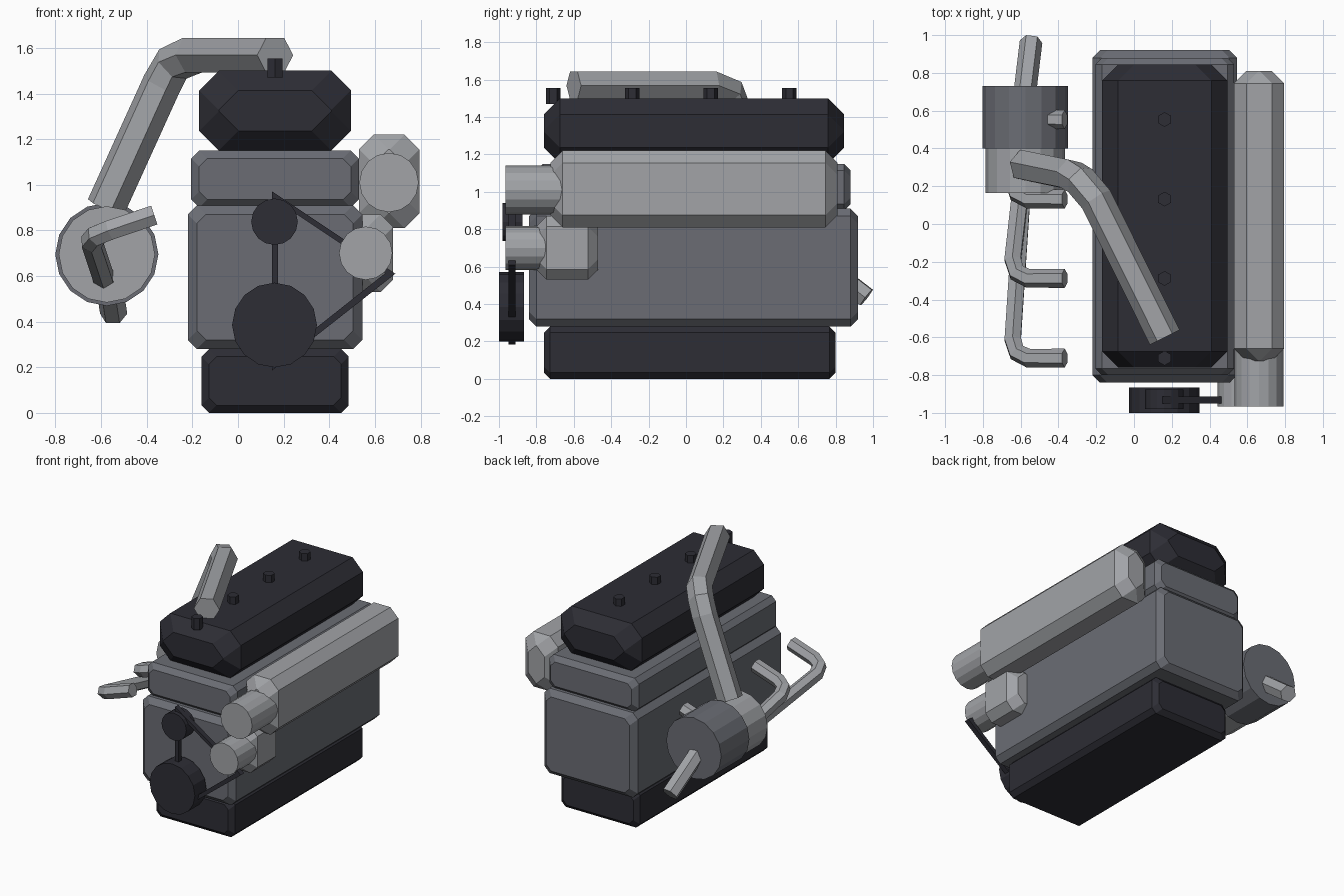
import bpy, bmesh, math

if "Cube" in bpy.data.objects:
    bpy.data.objects.remove(bpy.data.objects["Cube"])


def material(name, rgb):
    m = bpy.data.materials.new(name)
    m.diffuse_color = (*rgb, 1)
    m.use_nodes = True
    m.node_tree.nodes["Principled BSDF"].inputs["Base Color"].default_value = m.diffuse_color
    return m


DARK = material("dark_plastic", (0.026, 0.026, 0.035))
IRON = material("grey_iron", (0.145, 0.152, 0.175))
ALLOY = material("light_alloy", (0.36, 0.37, 0.39))


def mesh_object(name, bm, mat):
    bmesh.ops.recalc_face_normals(bm, faces=bm.faces)
    me = bpy.data.meshes.new(name)
    bm.to_mesh(me)
    bm.free()
    ob = bpy.data.objects.new(name, me)
    bpy.context.collection.objects.link(ob)
    me.materials.append(mat)
    return ob


def octagon(cx, cz, a, b, p):
    pts = []
    for sx, sz in ((1, 1), (-1, 1), (-1, -1), (1, -1)):
        pair = [(cx + sx * a, cz + sz * (b - p)), (cx + sx * (a - p), cz + sz * b)]
        pts += pair if sx * sz > 0 else pair[::-1]
    return pts


def chamfered_block(name, x, y, z, p, mat):
    """Octagonal prism along y with chamfered ends."""
    cx, cz = sum(x) / 2, sum(z) / 2
    a, b = (x[1] - x[0]) / 2, (z[1] - z[0]) / 2
    bm = bmesh.new()
    rings = []
    for yy, inset in ((y[0], p), (y[0] + p, 0), (y[1] - p, 0), (y[1], p)):
        ring = octagon(cx, cz, a - inset, b - inset, p)
        rings.append([bm.verts.new((u, yy, v)) for u, v in ring])
    for r, s in zip(rings, rings[1:]):
        for i in range(8):
            j = (i + 1) % 8
            bm.faces.new((r[i], r[j], s[j], s[i]))
    bm.faces.new(rings[0])
    bm.faces.new(rings[-1])
    return mesh_object(name, bm, mat)


def cylinder_y(name, x, z, r, y0, y1, mat, sides=16):
    bpy.ops.mesh.primitive_cylinder_add(vertices=sides, radius=r, depth=y1 - y0,
                                        location=(x, (y0 + y1) / 2, z),
                                        rotation=(math.pi / 2, 0, 0))
    ob = bpy.context.object
    ob.name = name
    ob.data.materials.append(mat)
    return ob


def pipe(name, points, r, mat):
    cu = bpy.data.curves.new(name, 'CURVE')
    cu.dimensions = '3D'
    cu.bevel_depth = r
    cu.bevel_resolution = 1
    cu.use_fill_caps = True
    sp = cu.splines.new('POLY')
    sp.points.add(len(points) - 1)
    for pt, co in zip(sp.points, points):
        pt.co = (*co, 1)
    sp.use_smooth = False
    cu.materials.append(mat)
    ob = bpy.data.objects.new(name, cu)
    bpy.context.collection.objects.link(ob)
    bpy.ops.object.select_all(action='DESELECT')
    ob.select_set(True)
    bpy.context.view_layer.objects.active = ob
    bpy.ops.object.convert(target='MESH')
    return ob


# Main stack
chamfered_block("oil_pan", (-0.16, 0.485), (-0.76, 0.80), (0, 0.28), 0.033, DARK)
chamfered_block("engine_block", (-0.22, 0.545), (-0.84, 0.92), (0.28, 0.91), 0.04, IRON)
chamfered_block("cylinder_head", (-0.205, 0.53), (-0.80, 0.88), (0.90, 1.15), 0.035, IRON)
chamfered_block("valve_cover", (-0.17, 0.495), (-0.76, 0.845), (1.15, 1.50), 0.086, DARK)

# Intake plenum and alternator on the right
chamfered_block("intake_plenum", (0.53, 0.795), (-0.725, 0.81), (0.81, 1.22), 0.065, ALLOY)
cylinder_y("throttle_body", 0.662, 1.01, 0.13, -0.965, -0.66, ALLOY)
chamfered_block("alternator", (0.44, 0.68), (-0.80, -0.47), (0.53, 0.87), 0.055, ALLOY)
cylinder_y("alternator_pulley", 0.56, 0.70, 0.117, -0.965, -0.75, ALLOY)

# Front pulleys
cylinder_y("crank_pulley", 0.16, 0.385, 0.186, -1.0, -0.865, DARK)
cylinder_y("water_pump_pulley", 0.16, 0.838, 0.102, -0.98, -0.875, DARK)

# Triangular drive belt
bm = bmesh.new()
outer = ((0.148, 0.972), (0.69, 0.61), (0.148, 0.185))
inner = ((0.175, 0.925), (0.645, 0.612), (0.175, 0.24))
loops = [[bm.verts.new((x, y, z)) for x, z in tri]
         for tri, y in ((outer, -0.95), (inner, -0.95), (inner, -0.912), (outer, -0.912))]
for k in range(4):
    r, s = loops[k], loops[(k + 1) % 4]
    for i in range(3):
        j = (i + 1) % 3
        bm.faces.new((r[i], r[j], s[j], s[i]))
mesh_object("drive_belt", bm, DARK)

# Turbocharger, outlet and boost pipe on the left
cylinder_y("turbine_housing", -0.575, 0.695, 0.226, 0.40, 0.73, IRON)
cylinder_y("compressor_housing", -0.575, 0.695, 0.211, 0.165, 0.41, ALLOY)
pipe("exhaust_outlet", [(-0.582, 0.66, 0.67), (-0.545, 0.965, 0.435)], 0.06, ALLOY)
pipe("boost_pipe", [(0.163, -0.60, 1.568), (-0.20, 0.13, 1.568), (-0.285, 0.23, 1.53),
                    (-0.335, 0.26, 1.44), (-0.58, 0.31, 0.90)], 0.088, ALLOY)

# Exhaust runners and cover bolts, one per cylinder
for n, y in enumerate((-0.71, -0.288, 0.132, 0.553), 1):
    s = 1 if y < 0.4 else -1
    pipe(f"exhaust_runner_{n}", [(-0.367, y, 0.867), (-0.56, y, 0.802),
                                 (-0.62, y + 0.03 * s, 0.778), (-0.642, y + 0.10 * s, 0.75),
                                 (-0.575, 0.40, 0.55)], 0.05, ALLOY)
    bpy.ops.mesh.primitive_cylinder_add(vertices=6, radius=0.039, depth=0.085,
                                        location=(0.162, y, 1.512))
    bolt = bpy.context.object
    bolt.name = f"cover_bolt_{n}"
    bolt.data.materials.append(DARK)
